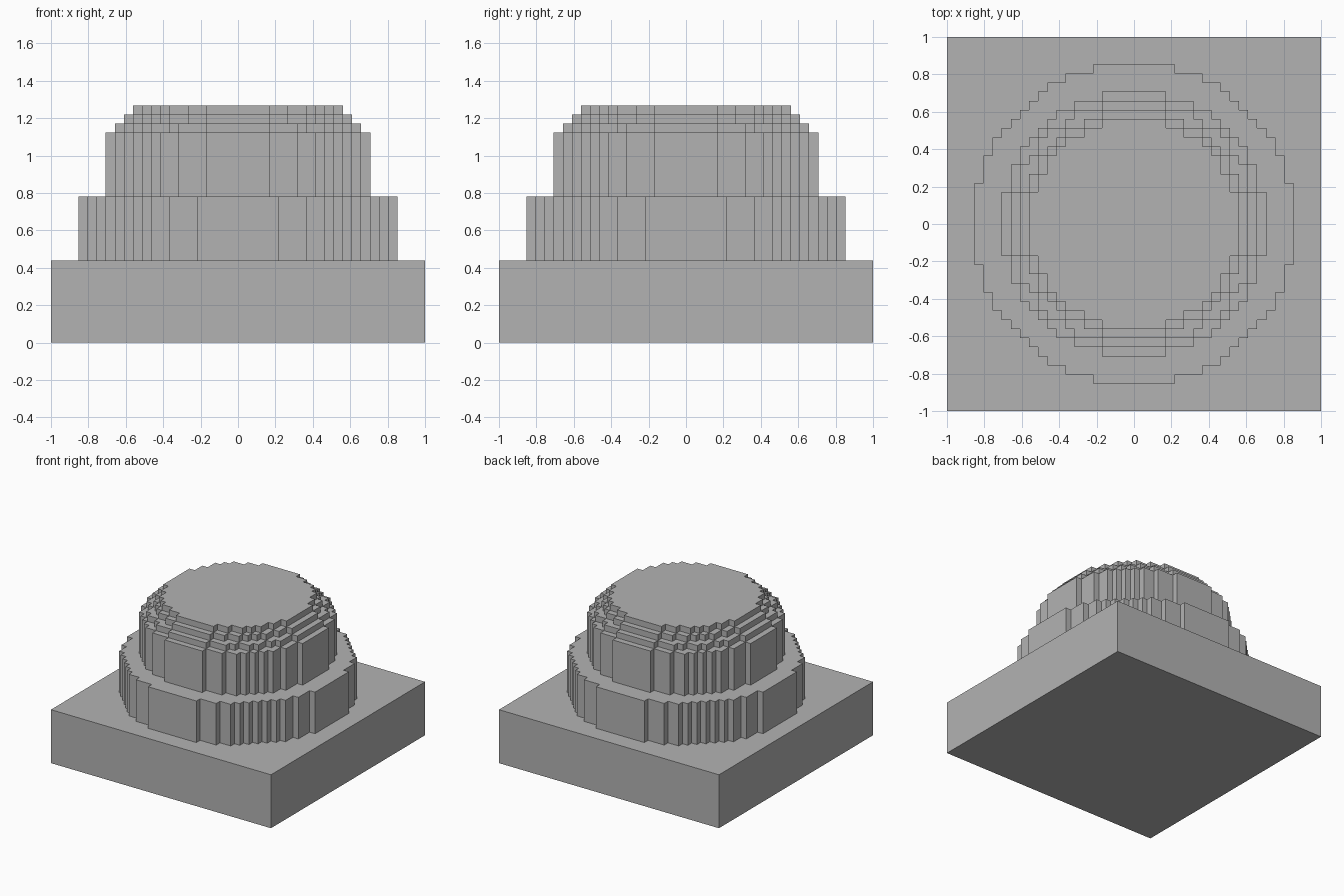
import bpy
import bmesh
import math

# Remove the default cube only
cube = bpy.data.objects.get("Cube")
if cube:
    bpy.data.objects.remove(cube, do_unlink=True)

UNIT = 2 / 41  # edge length of one block

grey = bpy.data.materials.new("plain_grey")
grey.use_nodes = True
colour = (0.45, 0.45, 0.45, 1)
grey.diffuse_color = colour
grey.node_tree.nodes["Principled BSDF"].inputs["Base Color"].default_value = colour


def disc_outline(radius):
    """Stepped outline of all blocks whose centre lies inside the circle."""
    reach = int(radius)
    right = []
    for row in range(-reach, reach + 1):
        half = int(math.sqrt(radius ** 2 - row ** 2)) + 0.5
        for edge in (row - 0.5, row + 0.5):
            if (half, edge) not in right:
                right.append((half, edge))
    left = [(-x, y) for x, y in reversed(right)]
    return right + left


def square_outline(half):
    return [(-half, -half), (half, -half), (half, half), (-half, half)]


def prism(name, outline, bottom, top):
    """Extrude an outline between two block levels."""
    bm = bmesh.new()
    verts = [bm.verts.new((x * UNIT, y * UNIT, bottom * UNIT)) for x, y in outline]
    base = bm.faces.new(verts)
    new = bmesh.ops.extrude_face_region(bm, geom=[base], use_keep_orig=True)["geom"]
    raised = [v for v in new if isinstance(v, bmesh.types.BMVert)]
    bmesh.ops.translate(bm, verts=raised, vec=(0, 0, (top - bottom) * UNIT))
    # Merge straight runs of the outline into single walls
    bmesh.ops.dissolve_limit(bm, angle_limit=0.01, verts=bm.verts[:], edges=bm.edges[:])
    bmesh.ops.recalc_face_normals(bm, faces=bm.faces[:])
    mesh = bpy.data.meshes.new(name)
    bm.to_mesh(mesh)
    bm.free()
    mesh.materials.append(grey)
    obj = bpy.data.objects.new(name, mesh)
    bpy.context.collection.objects.link(obj)
    return obj


# Square plinth
prism("base_slab", square_outline(20.5), 0, 9)

# Round stepped tiers: name, radius in blocks, bottom level, top level
tiers = [
    ("lower_drum", 17.5, 9, 16),
    ("upper_drum", 14.5, 16, 23),
    ("cap_step_lower", 13.5, 23, 24),
    ("cap_step_middle", 12.5, 24, 25),
    ("cap_step_top", 11.5, 25, 26),
]
for name, radius, bottom, top in tiers:
    prism(name, disc_outline(radius), bottom, top)
